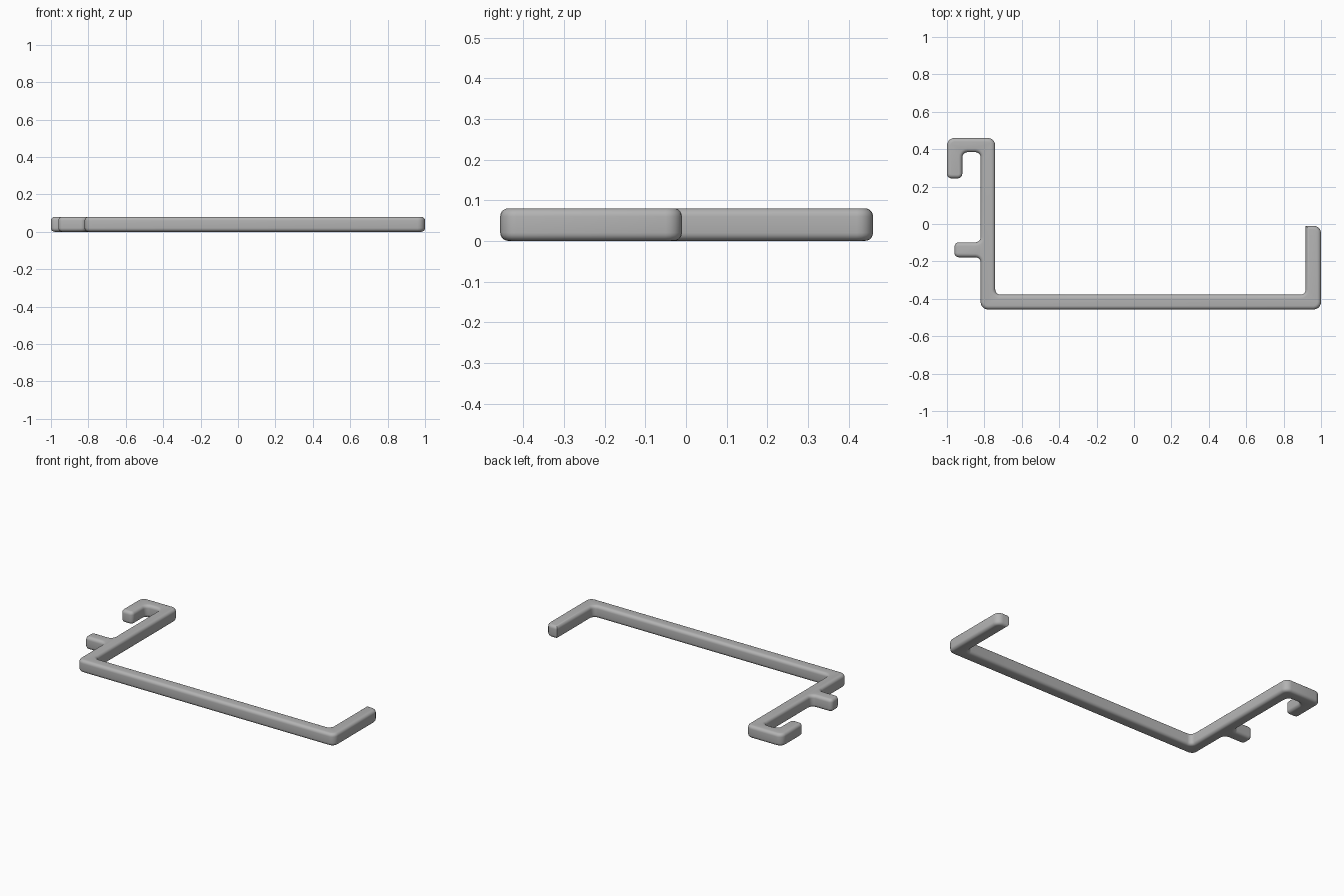
import bpy
import bmesh
import math
from mathutils import Vector

cube = bpy.data.objects.get("Cube")
if cube:
    bpy.data.objects.remove(cube)

HEIGHT = 0.08
EDGE = 0.02             # rounding of the upper and lower rims
OUTER, INNER, TIP, SHARP = 0.04, 0.028, 0.024, 0

grey = bpy.data.materials.new("plain grey")
grey.use_nodes = True
colour = (0.45, 0.45, 0.45, 1)
grey.diffuse_color = colour
grey.node_tree.nodes["Principled BSDF"].inputs["Base Color"].default_value = colour


def rounded_outline(corners, steps=5):
    """Replace each (x, y, radius) right-angled corner with an arc."""
    points = []
    for i, (x, y, r) in enumerate(corners):
        here = Vector((x, y, 0))
        if not r:
            points.append(here)
            continue
        before = Vector((*corners[i - 1][:2], 0))
        after = Vector((*corners[(i + 1) % len(corners)][:2], 0))
        a = (before - here).normalized() * r
        b = (after - here).normalized() * r
        for s in range(steps + 1):
            t = s / steps * math.pi / 2
            points.append(here + a * (1 - math.sin(t)) + b * (1 - math.cos(t)))
    return points


# Outline of the bar, counter-clockwise from the front left corner
corners = [
    (-0.82, -0.457, OUTER), (1.0, -0.457, OUTER),
    # upright end arm
    (1.0, -0.01, OUTER), (0.918, -0.01, SHARP), (0.918, -0.378, INNER),
    # long bar to tall arm and hook
    (-0.742, -0.378, INNER), (-0.742, 0.46, OUTER), (-1.0, 0.46, OUTER),
    (-1.0, 0.244, TIP), (-0.918, 0.244, TIP), (-0.918, 0.384, INNER),
    (-0.82, 0.384, INNER),
    # side peg
    (-0.82, -0.098, INNER), (-0.96, -0.098, TIP),
    (-0.96, -0.178, TIP), (-0.82, -0.178, INNER),
]

# Extrude the outline and round both rims
bm = bmesh.new()
base = bm.faces.new([bm.verts.new(p) for p in rounded_outline(corners)])
extruded = bmesh.ops.extrude_face_region(bm, geom=[base], use_keep_orig=True)
top = [v for v in extruded["geom"] if isinstance(v, bmesh.types.BMVert)]
bmesh.ops.translate(bm, verts=top, vec=(0, 0, HEIGHT))
bmesh.ops.recalc_face_normals(bm, faces=bm.faces)
rims = [e for e in bm.edges if abs(e.verts[0].co.z - e.verts[1].co.z) < 1e-5]
bmesh.ops.bevel(bm, geom=rims, offset=EDGE, segments=5, profile=0.5,
                affect='EDGES', clamp_overlap=False)
bmesh.ops.recalc_face_normals(bm, faces=bm.faces)

mesh = bpy.data.meshes.new("hooked_bracket")
bm.to_mesh(mesh)
bm.free()
mesh.materials.append(grey)
bracket = bpy.data.objects.new("hooked_bracket", mesh)
bpy.context.collection.objects.link(bracket)
bpy.context.view_layer.objects.active = bracket
bracket.select_set(True)
bpy.ops.object.shade_smooth_by_angle(angle=math.radians(35))
